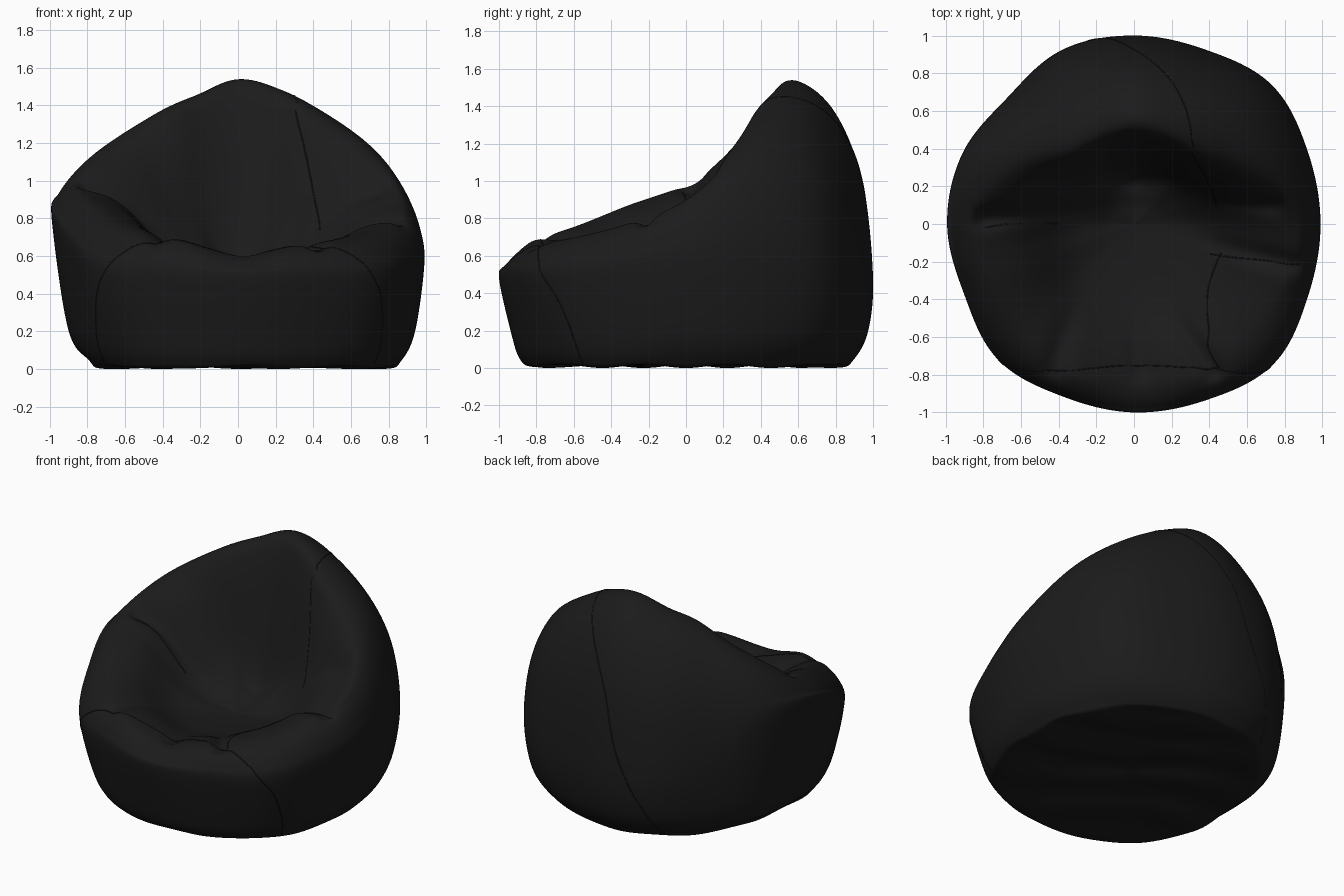
import bpy, bmesh, math
from mathutils import Vector
from mathutils.bvhtree import BVHTree
from mathutils.geometry import intersect_point_line

if "Cube" in bpy.data.objects:
    bpy.data.objects.remove(bpy.data.objects["Cube"])

# One row per 22.5 degrees, counter-clockwise from +x:
# foot radius, widest radius, its height, ridge radius, ridge height, bowl radius, bowl height
ROWS = [
    (.88, .99, .56, .84, .90, .39, .60), (.90, 1.00, .56, .69, 1.19, .36, .70),
    (.92, 1.04, .53, .56, 1.38, .32, .74), (.91, 1.00, .50, .54, 1.49, .29, .68),
    (.91, 1.00, .50, .55, 1.54, .28, .64), (.90, 1.00, .50, .53, 1.46, .29, .68),
    (.85, .95, .60, .55, 1.37, .32, .76), (.80, .985, .78, .69, 1.19, .35, .72),
    (.79, .99, .80, .81, .98, .37, .62), (.85, .975, .65, .78, .87, .39, .60),
    (.90, 1.02, .50, .80, .76, .43, .56), (.90, .99, .49, .84, .69, .45, .54),
    (.90, 1.00, .48, .80, .61, .45, .52), (.91, 1.01, .48, .84, .66, .45, .53),
    (.94, 1.05, .48, .82, .70, .44, .56), (.91, 1.00, .52, .82, .77, .42, .58),
]
SEAT_Z, N, STEPS = .48, 288, 10


def catmull(a, b, c, d, t):
    return .5 * (2 * b + (c - a) * t + (2 * a - 5 * b + 4 * c - d) * t * t
                 + (3 * b - a - 3 * c + d) * t ** 3)


def spline(pts, steps):
    p = [pts[0] * 2 - pts[1]] + pts + [pts[-1] * 2 - pts[-2]]
    out = [catmull(*p[i:i + 4], k / steps) for i in range(len(pts) - 1) for k in range(steps)]
    return out + [pts[-1]]


def row_at(angle):
    f = angle / math.tau * 16
    i = int(f)
    quad = [ROWS[(i + k) % 16] for k in (-1, 0, 1, 2)]
    return [catmull(*v, f - i) for v in zip(*quad)]


def profile(angle):
    # Section from under the base, up the side, over the ridge, into the bowl
    foot, R, zR, rr, zr, ri, zi = row_at(angle)
    bulge = .55 + .17 * math.sin(angle)
    pts = [(0, .04), (foot * .5, .03), (foot * .89, .01), (foot * .985, .045),
           (foot + (R - foot) * bulge, .2), (R, zR)]
    for deg in (30, 60, 90):
        c, s = math.cos(math.radians(deg)), math.sin(math.radians(deg))
        pts.append((rr + (R - rr) * c, zR + (zr - zR) * s))
    pts += [(rr + (ri - rr) * .43, zr + (zi - zr) * .23), (ri, zi),
            (ri * .5, SEAT_Z + (zi - SEAT_Z) * .25), (0, SEAT_Z)]
    return spline([Vector(p) for p in pts], STEPS)


# Folds pressed into the upper side: start xy, end xy, width, depth
FOLDS = [
    ((-.80, .03), (-.26, .09), .05, .07), ((.84, -.21), (.40, -.10), .05, .05),
    ((.74, .10), (.42, .13), .05, .06), ((.04, -.78), (.0, -.55), .06, .03),
    ((.42, -.78), (.22, -.50), .05, .05), ((-.43, -.76), (-.33, -.45), .06, .04),
]


def fold_drop(x, y):
    drop, p = 0, Vector((x, y, 0))
    for a, b, w, depth in FOLDS:
        a, b = Vector((*a, 0)), Vector((*b, 0))
        q, t = intersect_point_line(p, a, b)
        t = min(max(t, 0), 1)
        d = (p - a.lerp(b, t)).length
        if d < 3 * w:
            drop += depth * (1 - .75 * t * t) * math.exp(-(d / w) ** 2)
    return drop


# Bean bag body
bm = bmesh.new()
columns = []
last = 12 * STEPS
bottom, top = bm.verts.new((0, 0, .05)), bm.verts.new((0, 0, SEAT_Z))
for i in range(N):
    a = math.tau * i / N
    col = []
    for j, (r, z) in enumerate(profile(a)[1:-1], 1):
        x, y = r * math.cos(a), r * math.sin(a)
        if j > 6 * STEPS:
            z -= fold_drop(x, y)
        elif j < 3 * STEPS:   # wrinkled underside
            fade = min(1, (3 * STEPS - j) / (2 * STEPS))
            z += .018 * fade * math.sin(14 * y + 6 * x + 1.5 * math.sin(4 * x))
        col.append(bm.verts.new((x, y, max(z, 0))))
    columns.append(col)
for i in range(N):
    c, d = columns[i], columns[(i + 1) % N]
    bm.faces.new((bottom, d[0], c[0]))
    bm.faces.new((top, c[-1], d[-1]))
    for j in range(last - 2):
        bm.faces.new((c[j], d[j], d[j + 1], c[j + 1]))
# Relax the cloth a little, then rest it on the ground
for _ in range(4):
    bmesh.ops.smooth_vert(bm, verts=bm.verts, factor=.5,
                          use_axis_x=True, use_axis_y=True, use_axis_z=True)
low = min(v.co.z for v in bm.verts)
bmesh.ops.translate(bm, verts=bm.verts, vec=(0, 0, -low))
bmesh.ops.recalc_face_normals(bm, faces=bm.faces)
for f in bm.faces:
    f.smooth = True
tree = BVHTree.FromBMesh(bm)
mesh = bpy.data.meshes.new("bean_bag_body")
bm.to_mesh(mesh)
bm.free()
body = bpy.data.objects.new("bean_bag_body", mesh)
bpy.context.collection.objects.link(body)
black = bpy.data.materials.new("black_fabric")
black.diffuse_color = (.011, .011, .011, 1)
black.use_nodes = True
black.node_tree.nodes["Principled BSDF"].inputs["Base Color"].default_value = black.diffuse_color
mesh.materials.append(black)


# Panel seams laid on the body surface
def seam(name, pts):
    curve = bpy.data.curves.new(name, 'CURVE')
    curve.dimensions = '3D'
    curve.bevel_depth, curve.bevel_resolution = .004, 1
    path = []
    for p in spline([Vector(p) for p in pts], 12):
        loc, nor, _, _ = tree.find_nearest(p)
        path.append(loc - nor * .001)
    s = curve.splines.new('POLY')
    s.points.add(len(path) - 1)
    for sp, p in zip(s.points, path):
        sp.co = (*p, 1)
    curve.materials.append(black)
    bpy.context.collection.objects.link(bpy.data.objects.new(name, curve))


seam("front_panel_seam", [(-.72, -.5, .03), (-.81, -.60, .2), (-.78, -.68, .4), (-.62, -.76, .6),
                          (-.4, -.78, .68), (0, -.75, .6), (.4, -.77, .64), (.6, -.77, .58),
                          (.77, -.72, .4), (.80, -.64, .2), (.72, -.55, .03)])
seam("right_back_seam", [(.47, .15, .7), (.41, .3, 1.0), (.3, .45, 1.42)])
seam("rear_seam", [(.3, .45, 1.42), (.15, .8, 1.3), (-.03, .95, 1.0), (-.15, .99, .6), (-.38, .78, .05)])
seam("left_arm_seam", [(-.4, .0, .66), (-.6, 0, .85), (-.78, 0, .98)])
seam("right_arm_seam", [(.38, -.15, .62), (.6, -.18, .72), (.88, -.22, .77)])
seam("seat_seam", [(.46, -.15, .62), (.42, -.35, .56), (.43, -.6, .58), (.46, -.77, .63)])
